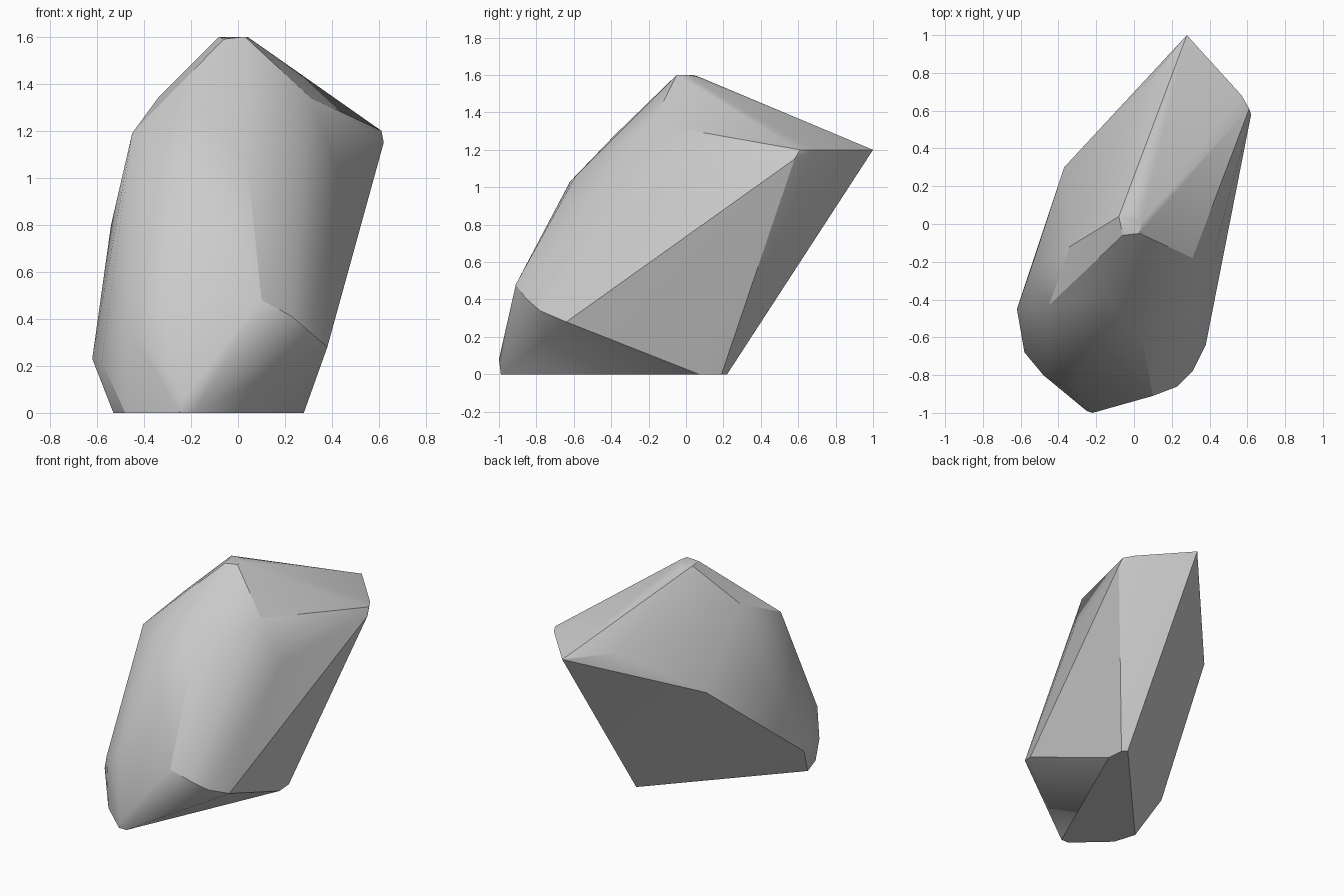
import bpy, bmesh, math

cube = bpy.data.objects.get("Cube")
if cube:
    bpy.data.objects.remove(cube, do_unlink=True)

# Stone colour
stone = bpy.data.materials.new("stone grey")
stone.use_nodes = True
color = (0.6, 0.6, 0.6, 1)
stone.diffuse_color = color
stone.node_tree.nodes["Principled BSDF"].inputs["Base Color"].default_value = color

# Corner points of the boulder, by region
base = [(-.53, -.62, 0), (-.48, -.78, 0), (-.25, -.99, 0), (-.19, -.99, 0),
        (.28, .07, 0), (.27, .19, 0), (.24, .22, 0)]
lower = [(-.22, -1, .08), (-.62, -.45, .23), (-.58, -.68, .22), (-.48, -.8, .38),
         (-.33, -.88, .46), (.1, -.91, .48), (.23, -.86, .41), (.31, -.78, .34),
         (.38, -.64, .28)]
middle = [(-.37, .3, .87), (-.54, -.22, .8), (.43, -.13, 1.02), (.04, -.59, 1.06),
          (-.2, -.62, 1.03), (-.45, -.43, 1.19)]
upper = [(.62, .58, 1.15), (.61, .61, 1.2), (.57, .68, 1.2), (.28, 1, 1.2),
         (.05, .72, 1.2), (.31, -.18, 1.34), (-.34, -.12, 1.34), (-.15, -.38, 1.28)]
crown = [(-.08, .04, 1.6), (-.06, -.06, 1.59), (.03, -.05, 1.6), (.04, .01, 1.6),
         (-.02, .07, 1.59)]

# Convex boulder wrapped around the points
bm = bmesh.new()
for p in base + lower + middle + upper + crown:
    bm.verts.new(p)
hull = bmesh.ops.convex_hull(bm, input=bm.verts)
loose = [v for v in bm.verts if not v.link_faces]
bmesh.ops.delete(bm, geom=loose, context='VERTS')
bmesh.ops.dissolve_limit(bm, angle_limit=math.radians(1), verts=bm.verts, edges=bm.edges)
bmesh.ops.recalc_face_normals(bm, faces=bm.faces)

mesh = bpy.data.meshes.new("boulder")
bm.to_mesh(mesh)
bm.free()
mesh.materials.append(stone)
boulder = bpy.data.objects.new("boulder", mesh)
bpy.context.collection.objects.link(boulder)

# Soft shading on shallow creases, crisp main ridges
bpy.ops.object.select_all(action='DESELECT')
boulder.select_set(True)
bpy.context.view_layer.objects.active = boulder
bpy.ops.object.shade_smooth_by_angle(angle=math.radians(28))
